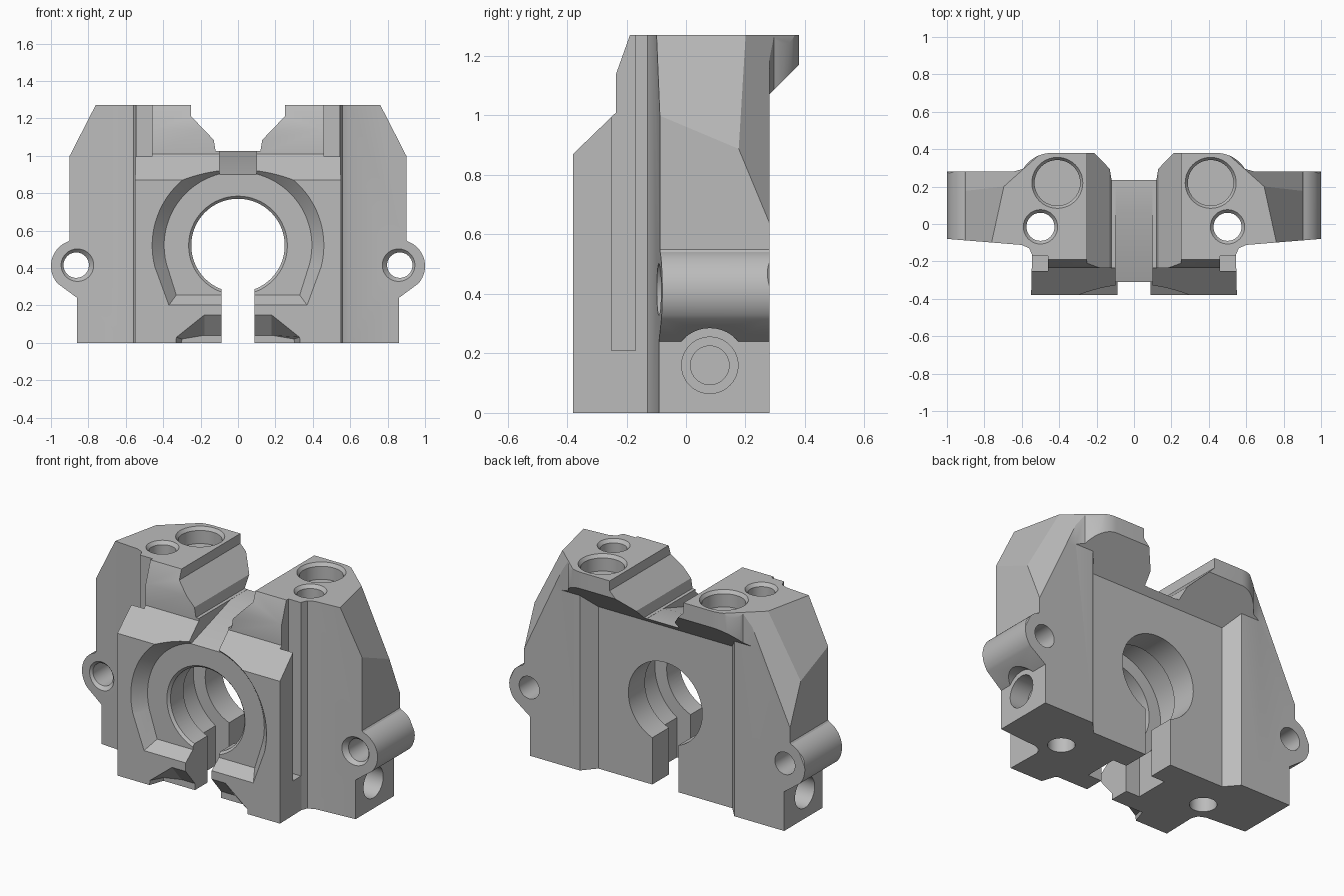
import bpy, bmesh, math
from mathutils import Vector

cube = bpy.data.objects.get("Cube")
if cube:
    bpy.data.objects.remove(cube, do_unlink=True)

grey = bpy.data.materials.new("plain grey")
grey.use_nodes = True
GREY = (0.5, 0.5, 0.5, 1)
grey.diffuse_color = GREY
grey.node_tree.nodes["Principled BSDF"].inputs["Base Color"].default_value = GREY


def place(axis, p, d):
    """Profile point p at depth d along the given axis."""
    return {"x": (d, p[0], p[1]), "y": (p[0], d, p[1]), "z": (p[0], p[1], d)}[axis]


def loft(name, axis, pts, lo, hi, pts_end=None, mirror=False):
    """Solid between a profile at lo and a profile at hi."""
    bm = bmesh.new()
    rings = []
    for profile, depth in ((pts, lo), (pts_end or pts, hi)):
        rings.append([bm.verts.new(place(axis, p, depth)) for p in profile])
    a, b = rings
    bm.faces.new(a)
    bm.faces.new(b[::-1])
    for i in range(len(a)):
        j = (i + 1) % len(a)
        bm.faces.new((a[i], b[i], b[j], a[j]))
    if mirror:
        for v in bm.verts:
            v.co.x *= -1
    bmesh.ops.recalc_face_normals(bm, faces=bm.faces)
    mesh = bpy.data.meshes.new(name)
    bm.to_mesh(mesh)
    bm.free()
    mesh.materials.append(grey)
    obj = bpy.data.objects.new(name, mesh)
    bpy.context.collection.objects.link(obj)
    return obj


def arc(cx, cy, r, start, end, n):
    return [(cx + r * math.cos(math.radians(start + (end - start) * i / n)),
             cy + r * math.sin(math.radians(start + (end - start) * i / n)))
            for i in range(n + 1)]


def circle(cx, cy, r, n=40):
    return arc(cx, cy, r, 0, 360 - 360 / n, n - 1)


def keyhole(r, half):
    """Round bore joined to a slot that opens downwards."""
    a = math.degrees(math.acos(half / r))
    return [(half, -0.1)] + arc(0, 0.52, r, -a, 180 + a, 56) + [(-half, -0.1)]


def both(half):
    """Complete a right-hand outline with its mirror image."""
    return half + [(-x, y) for x, y in reversed(half)]


def rect(x0, y0, x1, y1):
    return [(x0, y0), (x1, y0), (x1, y1), (x0, y1)]


def combine(tool, operation="DIFFERENCE"):
    tool.hide_render = True
    mod = body.modifiers.new(tool.name, "BOOLEAN")
    mod.object, mod.operation, mod.solver = tool, operation, "EXACT"
    bpy.context.view_layer.objects.active = body
    bpy.ops.object.modifier_apply(modifier=mod.name)
    bpy.data.objects.remove(tool, do_unlink=True)


def plane_cut(name, point, normal, flip):
    """Remove everything on the outer side of a plane."""
    tool = loft(name, "z", rect(-1, -1, 1, 1), 0, 1)
    turn = Vector(normal).to_track_quat("Z", "Y")
    for v in tool.data.vertices:
        v.co = turn @ v.co + Vector(point)
        if flip:
            v.co.x *= -1
    if flip:
        tool.data.flip_normals()
    combine(tool)


# Body: front silhouette with side lugs and the valley between the towers
front = both([(0.86, 0), (0.86, 0.24)] + arc(0.86, 0.41, 0.14, -42, 70, 16)
             + [(0.9, 0.55), (0.9, 1.27), (0.25, 1.27),
                (0.25, 1.21), (0.13, 1.085), (0.12, 1.025)])
body = loft("bracket_body", "y", front, -0.5, 0.5)

# Side silhouette: sloped front, overhanging rear flange
side = [(-0.38, 0), (-0.38, 0.87), (-0.235, 1.01), (-0.235, 1.14), (-0.185, 1.28),
        (0.38, 1.28), (0.38, 1.17), (0.28, 1.07), (0.28, 0)]
combine(loft("side_outline", "x", side, -1.1, 1.1), "INTERSECT")

# Plan silhouette: front block, filleted wings, rounded flange corners
plan = both([(0.55, -0.38), (0.545, -0.165), (0.56, -0.13), (0.6, -0.112),
             (1.02, -0.078), (1.02, 0.28), (0.645, 0.28)]
            + arc(0.44, 0.2, 0.18, 32, 90, 10))
combine(loft("plan_outline", "z", plan, -0.1, 1.4), "INTERSECT")

# Recessed centre of the back, with slanted sides
back = loft("back_recess", "x", [(0.2, -0.1), (0.3, -0.1), (0.3, 1.09), (0.2, 0.99)],
            -0.54, 0.54)
for v in back.data.vertices:
    if v.co.y < 0.25:
        v.co.x *= 0.84
combine(back)

# Round front pocket with sloped walls and a flat lower ledge
rim = [(0.37, 0.2)] + arc(0, 0.52, 0.46, -14, 194, 48) + [(-0.37, 0.2)]
floor = [(0.33, 0.255)] + arc(0, 0.52, 0.395, -14, 194, 48) + [(-0.33, 0.255)]
combine(loft("front_pocket", "y", rim, -0.381, -0.31, floor))

# Rising channel over the bridge
combine(loft("bridge_channel", "x", [(-0.5, 0.9), (-0.31, 0.9), (0.07, 1.024),
                                     (0.5, 1.024), (0.5, 1.1), (-0.5, 1.1)], -0.1, 0.1))

# Keyhole bore with a chamfered mouth and a wider inner chamber
combine(loft("bore", "y", keyhole(0.25, 0.088), -0.6, 0.6))
combine(loft("bore_chamfer", "y", circle(0, 0.52, 0.265, 64), -0.311, -0.29,
             circle(0, 0.52, 0.245, 64)))
combine(loft("chamber", "y", keyhole(0.33, 0.18), -0.17, 0.04))

for flip in (False, True):
    def cut(name, axis, pts, lo, hi, pts_end=None):
        combine(loft(name, axis, pts, lo, hi, pts_end, flip))

    # Sloped shoulder and slanted rear corner of the wing
    plane_cut("shoulder_cut", (0.9, -0.09, 1.0), (0.073, 0.016, 0.038), flip)
    plane_cut("corner_cut", (0.9, 0.28, 0.64), (0.058, 0.065, 0.027), flip)

    # Vertical groove in the side of the front block
    cut("side_groove", "z", rect(0.46, -0.25, 0.7, -0.17), 0.21, 1.4)

    # Sloping notch under the front edge
    cut("bottom_notch", "y",
        [(0.05, -0.1), (0.34, -0.1), (0.33, 0.03), (0.18, 0.15), (0.05, 0.15)],
        -0.381, -0.29,
        [(0.05, -0.1), (0.31, -0.1), (0.3, 0.02), (0.18, 0.04), (0.05, 0.04)])

    # Lug hole with countersunk front, and relief below the lug
    cut("lug_hole", "y", circle(0.865, 0.415, 0.068), -0.5, 0.5)
    cut("lug_countersink", "y", circle(0.865, 0.415, 0.1), -0.105, -0.07,
        circle(0.865, 0.415, 0.068))
    cut("lug_relief", "x", circle(0.08, 0.16, 0.125), 0.86, 1.1)

    # Sideways screw hole
    cut("side_hole", "x", circle(0.08, 0.16, 0.065), 0.6, 1.0)
    cut("side_counterbore", "x", circle(0.08, 0.16, 0.095), 0.74, 1.0)

    # Top holes: a through hole and a shallow round pocket
    cut("through_hole", "z", circle(0.5, -0.015, 0.075), -0.2, 1.5)
    cut("through_countersink", "z", circle(0.5, -0.015, 0.075), 1.25, 1.275,
        circle(0.5, -0.015, 0.096))
    cut("round_pocket", "z", circle(0.41, 0.22, 0.122), 1.17, 1.4)
    cut("pocket_chamfer", "z", circle(0.41, 0.22, 0.122), 1.25, 1.275,
        circle(0.41, 0.22, 0.14))

# Smooth curved walls, keep crisp edges
bpy.ops.object.select_all(action="DESELECT")
body.select_set(True)
bpy.context.view_layer.objects.active = body
bpy.ops.object.shade_smooth_by_angle(angle=math.radians(20))
